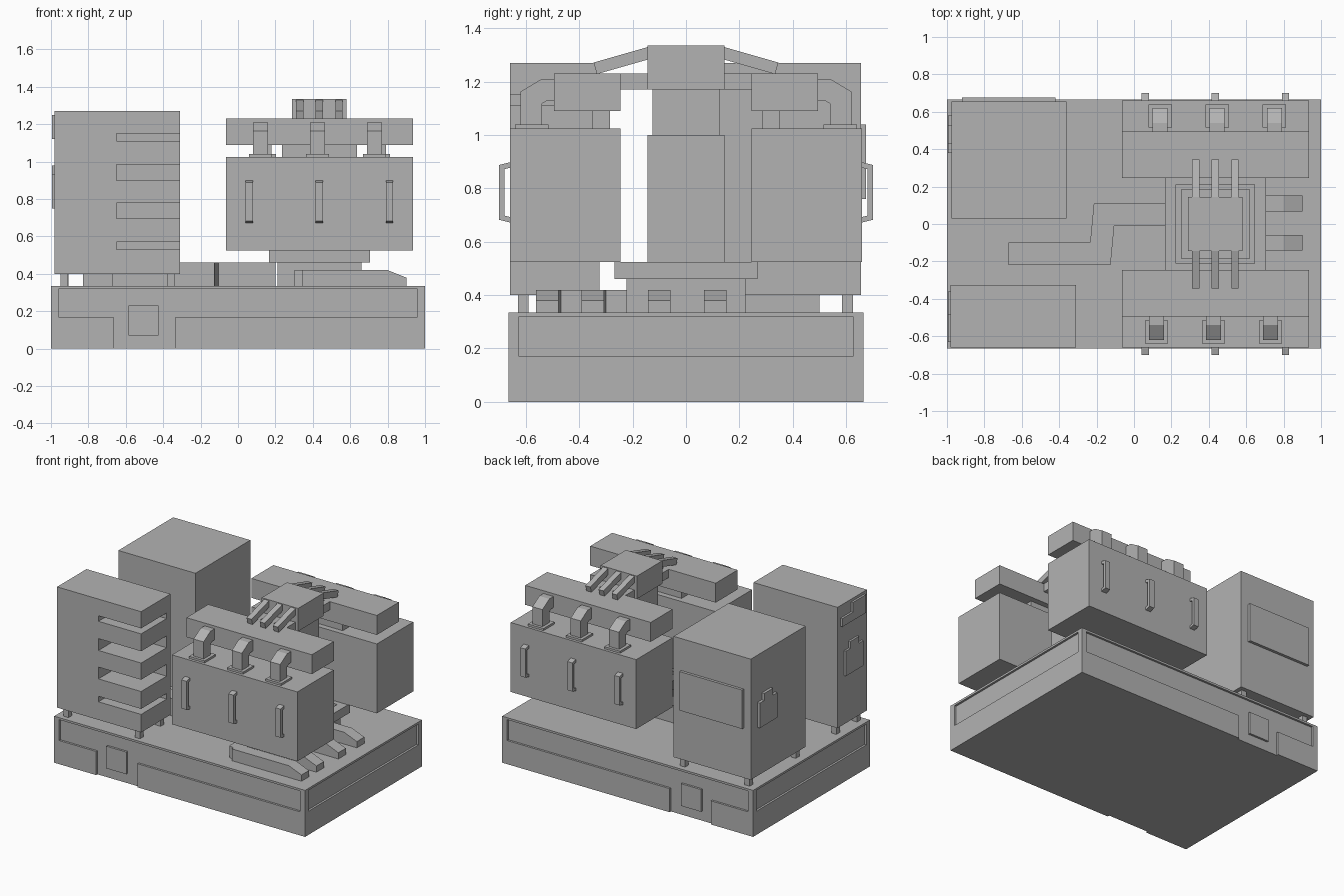
import bpy, bmesh
from mathutils import Vector

cube = bpy.data.objects.get("Cube")
if cube:
    bpy.data.objects.remove(cube)

grey = bpy.data.materials.new("plain_grey")
grey.use_nodes = True
grey.diffuse_color = (0.45, 0.45, 0.45, 1)
grey.node_tree.nodes["Principled BSDF"].inputs["Base Color"].default_value = grey.diffuse_color


def around(centre, width):
    return centre - width / 2, centre + width / 2


def widen(span, margin):
    return span[0] - margin, span[1] + margin


def on_side(side, inner, outer):
    """Span between two distances from the middle, on the given side of it."""
    return tuple(sorted((side * inner, side * outer)))


def prism(name, outline, axis, span):
    """Extrude a flat outline along an axis; its points use the other two axes in order."""
    def place(point, depth):
        coords = list(point)
        coords.insert("xyz".index(axis), depth)
        return Vector(coords)
    low, high = span
    bm = bmesh.new()
    face = bm.faces.new([bm.verts.new(place(point, low)) for point in outline])
    extruded = bmesh.ops.extrude_face_region(bm, geom=[face])["geom"]
    moved = [item for item in extruded if isinstance(item, bmesh.types.BMVert)]
    bmesh.ops.translate(bm, verts=moved, vec=place((0, 0), high - low))
    bmesh.ops.recalc_face_normals(bm, faces=bm.faces)
    mesh = bpy.data.meshes.new(name)
    bm.to_mesh(mesh)
    bm.free()
    mesh.materials.append(grey)
    obj = bpy.data.objects.new(name, mesh)
    bpy.context.collection.objects.link(obj)
    return obj


def box(name, x, y, z):
    left, right = x
    front, back = y
    return prism(name, [(left, front), (right, front), (right, back), (left, back)], "z", z)


def strip(name, path, thickness, axis, span):
    """Give a bent centre line a constant thickness with mitred corners, then extrude it."""
    points = [Vector(point) for point in path]
    normals = [(b - a).orthogonal().normalized() for a, b in zip(points, points[1:])]
    before, after = normals[:1] + normals, normals + normals[-1:]
    offsets = [(m + n) / (1 + m.dot(n)) * thickness / 2 for m, n in zip(before, after)]
    upper = [point + offset for point, offset in zip(points, offsets)]
    lower = [point - offset for point, offset in zip(points, offsets)]
    return prism(name, upper + lower[::-1], axis, span)


def cut(obj, cutter):
    modifier = obj.modifiers.new("cut", "BOOLEAN")
    modifier.operation = "DIFFERENCE"
    modifier.solver = "EXACT"
    modifier.object = cutter
    bpy.context.view_layer.objects.active = obj
    bpy.ops.object.modifier_apply(modifier=modifier.name)
    bpy.data.objects.remove(cutter)


# Plinth with recessed panels on all sides and a button plate at front and back
floor = 0.335
depth = 0.665
inset = 0.015
panel_z = (0.17, 0.32)
base = box("base", x=(-1, 1), y=(-depth, depth), z=(0, floor))
for side, label in ((-1, "front"), (1, "back")):
    recess_y = on_side(side, depth - inset, 1)
    cut(base, box("panel_recess", x=around(0, 1.92), y=recess_y, z=panel_z))
    cut(base, box("button_recess", x=around(-0.5, 0.33), y=recess_y, z=(-1, 0.2)))
    cut(base, box("end_recess", x=on_side(side, 1 - inset, 2), y=around(0, 1.25), z=panel_z))
    button_y = on_side(side, depth - 2 * inset, depth)
    box(label + "_button", x=around(-0.505, 0.16), y=button_y, z=around(0.15, 0.16))

# Front cabinet with trays between slots, mirrored about its middle height
cabinet_z = (0.4, 1.27)
rack_x, rack_y = (-0.98, -0.31), (-0.66, -0.325)
rack = box("front_cabinet", rack_x, rack_y, cabinet_z)
for side in (-1, 1):
    for inner, outer in ((0.06, 0.145), (0.27, 0.31)):
        bottom, top = on_side(side, inner, outer)
        slot_z = (0.84 + bottom, 0.84 + top)
        cut(rack, box("slot", x=(-0.65, 0), y=(-1, -0.37), z=slot_z))

# Back cabinet with a rear panel, standing on a pedestal
store_x, store_y = (-0.975, -0.36), (0.03, 0.655)
box("back_cabinet", store_x, store_y, cabinet_z)
box("back_panel", x=around(-0.67, 0.5), y=(0.65, 0.675), z=around(0.9, 0.28))
box("cabinet_pedestal", x=(-0.83, -0.5), y=(0.2, 0.5), z=(floor, 0.4))

# Stepped plates on the outer cabinet sides
plate_x = around(-0.985, 0.02)
for y in (-0.5, 0.48):
    box("side_plate", plate_x, around(y, 0.2), z=(0.75, 0.93))
    box("side_plate_tab", plate_x, around(y, 0.1), z=(0.93, 0.98))
box("upper_plate_low", plate_x, y=(-0.48, -0.36), z=(1.12, 1.18))
box("upper_plate_high", plate_x, y=(-0.63, -0.48), z=(1.12, 1.25))

# Cabinet feet
for cabinet_x, cabinet_y in ((rack_x, rack_y), (store_x, store_y)):
    for x in widen(cabinet_x, -0.05):
        for y in widen(cabinet_y, -0.05):
            box("cabinet_foot", around(x, 0.04), around(y, 0.04), z=(floor, 0.4))

# Floor duct leading to the column
duct_path = [(0.2, 0.05), (-0.16, 0.05), (-0.18, -0.16), (-0.67, -0.16)]
strip("floor_duct", duct_path, 0.12, "z", (floor, 0.46))

# Central column on a grooved collar
middle = 0.435
collar_z = (0.46, 0.525)
box("column_foot", around(middle, 0.45), around(0, 0.445), z=(floor, 0.46))
collar = box("column_collar", around(middle, 0.54), around(0, 0.535), collar_z)
cut(collar, box("groove", around(middle, 0.42), around(0, 0.42), z=(0.505, 1)))
box("collar_pad", around(middle, 0.37), around(0, 0.37), collar_z)
column_x, column_y = around(middle, 0.29), around(0, 0.29)
box("column", column_x, column_y, z=(0.5, 1))
box("column_neck", widen(column_x, -0.02), widen(column_y, -0.02), z=(1, 1.17))
box("column_head", column_x, column_y, z=(1.17, 1.335))

# Floor cables with sloping ends, two of them bending in from the column
cable_top = 0.42
cable_width = 0.085
for y, start in ((-0.52, 0.345), (-0.35, 0.5), (-0.1, 0.6), (0.11, 0.6)):
    outline = [(start, floor), (0.9, floor), (0.9, 0.38), (0.8, cable_top), (start, cable_top)]
    prism("floor_cable", outline, "y", around(y, cable_width))
    if start < middle + 0.1:
        bend = [(start, -0.2), (start, y + 0.02), (start + 0.06, y)]
        strip("cable_bend", bend, cable_width, "z", (floor, cable_top))

# Mirrored housings, each with a beam, arms, elbow pipes and handles
housing_x = around(middle, 1)
for side, label in ((-1, "front"), (1, "back")):
    def mirrored(path):
        return [(side * y, z) for y, z in path]

    box(label + "_housing", housing_x, on_side(side, 0.245, 0.66), z=(0.525, 1.025))
    box(label + "_beam", housing_x, on_side(side, 0.245, 0.495), z=(1.09, 1.23))
    box(label + "_beam_neck", around(middle, 0.4), on_side(side, 0.285, 0.35), z=(1, 1.1))

    arm = mirrored([(0.13, 1.31), (0.34, 1.25)])
    elbow = mirrored([(0.58, 1), (0.58, 1.14), (0.53, 1.17), (0.45, 1.17)])
    handle = mirrored([(0.65, 0.68), (0.69, 0.69), (0.69, 0.88), (0.65, 0.89)])
    for step in (-1, 0, 1):
        arm_x = around(middle + step * 0.105, 0.04)
        strip(label + "_arm", arm, 0.045, "x", arm_x)
        box(label + "_arm_strut", arm_x, on_side(side, 0.13, 0.25), z=(1.17, 1.23))

        pipe = middle + step * 0.305 + side * 0.01
        strip(label + "_elbow", elbow, 0.08, "x", around(pipe, 0.08))
        plate_y = on_side(side, 0.515, 0.64)
        box(label + "_elbow_plate", around(pipe, 0.125), plate_y, z=(1, 1.04))

        strip(label + "_handle", handle, 0.02, "x", around(middle + step * 0.375, 0.04))
